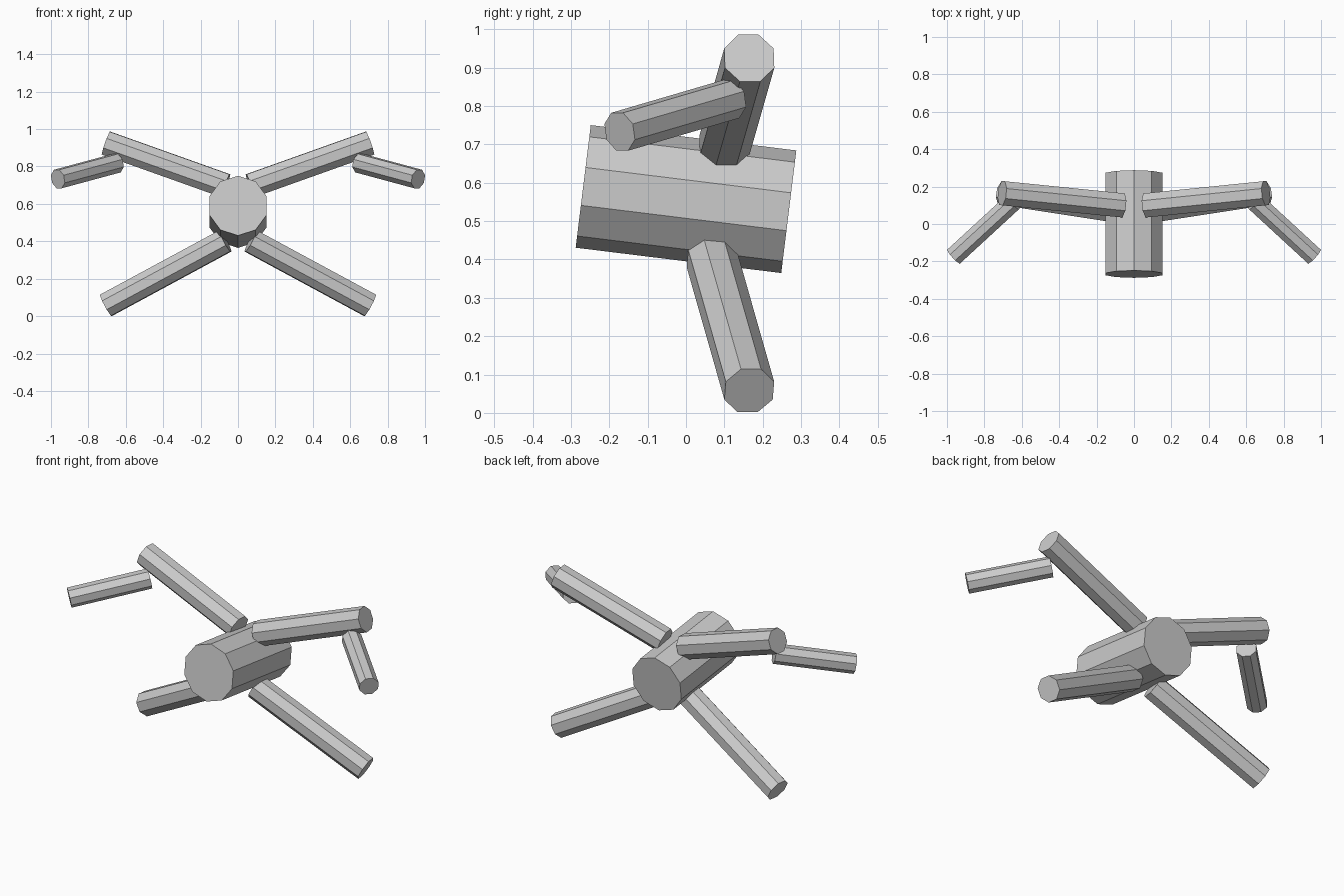
import bpy, bmesh, math
from mathutils import Vector, Matrix

if "Cube" in bpy.data.objects:
    bpy.data.objects.remove(bpy.data.objects["Cube"])


def prism(name, a, b, radius, sides, flat_up=True):
    """Closed straight prism from a to b, with a flat side (or an edge) facing up."""
    a, b = Vector(a), Vector(b)
    axis = (b - a).normalized()
    side = Vector((0, 0, 1)).cross(axis).normalized()
    up = axis.cross(side)
    rot = Matrix((side, up, axis)).transposed().to_4x4()
    twist = Matrix.Rotation(math.pi / sides if flat_up else 0, 4, 'Z')
    start = Matrix.Rotation(math.pi / 2, 4, 'Z')
    bm = bmesh.new()
    rings = []
    for z in (0, (b - a).length):
        ring = []
        for i in range(sides):
            t = 2 * math.pi * i / sides
            p = Vector((radius * math.cos(t), radius * math.sin(t), z))
            ring.append(bm.verts.new(rot @ twist @ start @ p + a))
        rings.append(ring)
    low, high = rings
    bm.faces.new(low[::-1])
    bm.faces.new(high)
    for i in range(sides):
        j = (i + 1) % sides
        bm.faces.new((low[i], low[j], high[j], high[i]))
    bmesh.ops.recalc_face_normals(bm, faces=bm.faces[:])
    mesh = bpy.data.meshes.new(name)
    bm.to_mesh(mesh)
    bm.free()
    obj = bpy.data.objects.new(name, mesh)
    bpy.context.collection.objects.link(obj)
    return obj


# Body: ten-sided barrel, front end tipped up
prism("body", (0, -0.268, 0.5905), (0, 0.268, 0.5245), 0.161, 10, flat_up=False)

# Limbs: name, inner end, outer end, radius
limbs = [
    ("upper_arm", (0.065, 0.100, 0.697), (0.705, 0.165, 0.925), 0.070),
    ("forearm", (0.648, 0.117, 0.818), (0.963, -0.173, 0.733), 0.0545),
    ("leg", (0.068, 0.067, 0.402), (0.705, 0.165, 0.058), 0.069),
]
for sx, label in ((1, "right"), (-1, "left")):
    for name, a, b, r in limbs:
        prism(f"{name}_{label}", (sx * a[0], *a[1:]), (sx * b[0], *b[1:]), r, 8)
